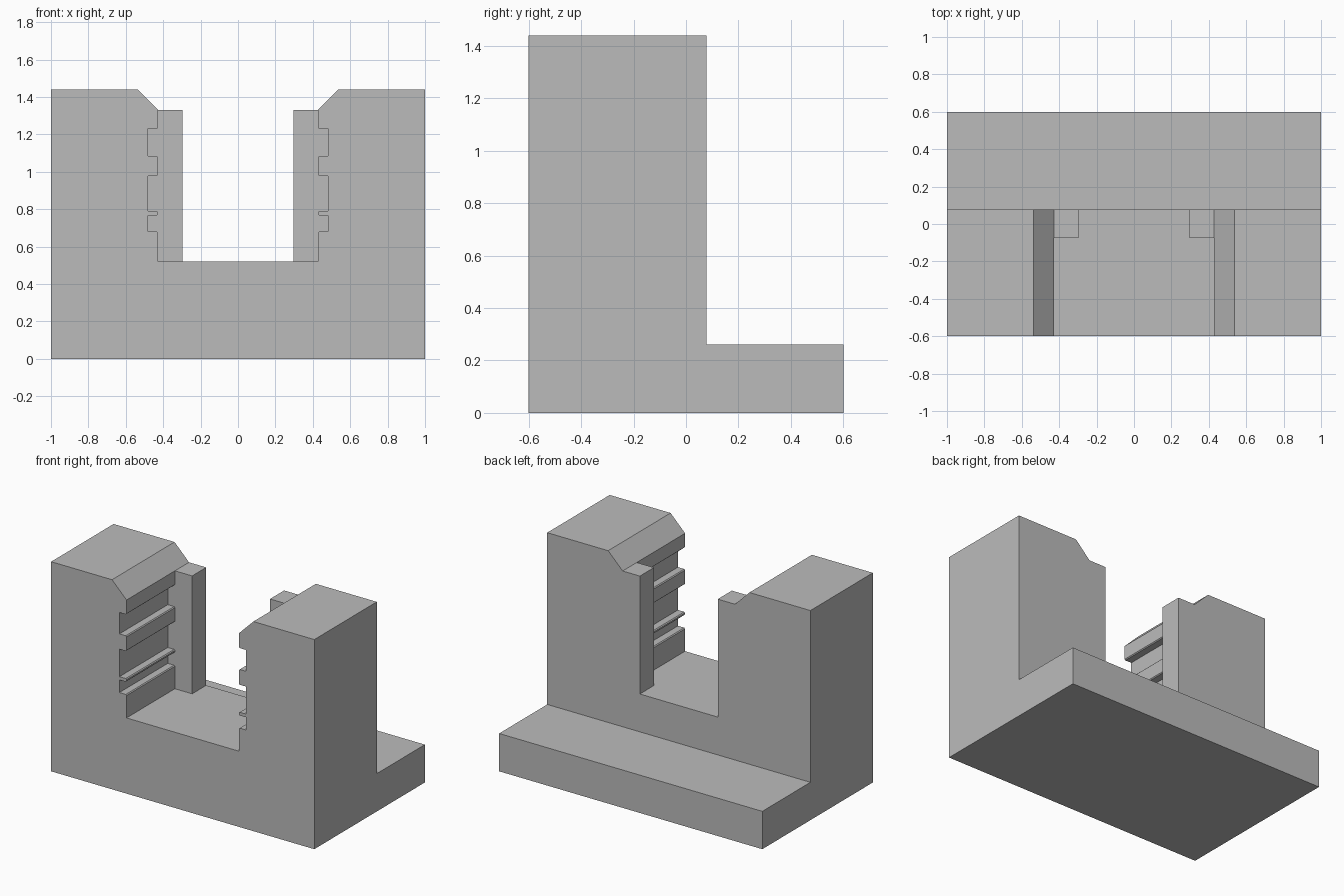
import bpy
import bmesh

cube = bpy.data.objects.get("Cube")
if cube:
    bpy.data.objects.remove(cube, do_unlink=True)

grey = bpy.data.materials.new("plain grey")
grey.use_nodes = True
colour = (0.5, 0.5, 0.5, 1)
grey.diffuse_color = colour
grey.node_tree.nodes["Principled BSDF"].inputs["Base Color"].default_value = colour


def prism(name, outline, y0, y1):
    """Extrude an (x, z) outline along y."""
    bm = bmesh.new()
    face = bm.faces.new([bm.verts.new((x, y0, z)) for x, z in outline])
    sides = bmesh.ops.extrude_face_region(bm, geom=[face])
    moved = [v for v in sides["geom"] if isinstance(v, bmesh.types.BMVert)]
    bmesh.ops.translate(bm, verts=moved, vec=(0, y1 - y0, 0))
    bmesh.ops.recalc_face_normals(bm, faces=bm.faces)
    mesh = bpy.data.meshes.new(name)
    bm.to_mesh(mesh)
    bm.free()
    mesh.materials.append(grey)
    obj = bpy.data.objects.new(name, mesh)
    bpy.context.collection.objects.link(obj)
    return obj


def mirrored(half):
    """Close a right-hand outline with its mirror image."""
    return half + [(-x, z) for x, z in reversed(half)]


def combine(target, tool, operation):
    mod = target.modifiers.new(operation.lower(), "BOOLEAN")
    mod.operation = operation
    mod.solver = "EXACT"
    mod.object = tool
    bpy.context.view_layer.objects.active = target
    bpy.ops.object.modifier_apply(modifier=mod.name)
    bpy.data.objects.remove(tool, do_unlink=True)


FRONT, STOP, REAR, BACK = -0.6, -0.075, 0.078, 0.6
FLOOR, SHOULDER, TOP = 0.52, 1.33, 1.44
WALL, SLOT, LIP = 0.427, 0.481, 0.006

# Body with two towers and the narrow opening between the rear stops
body = prism("slotted_holder", mirrored([
    (1, 0), (1, TOP), (0.537, TOP), (WALL, SHOULDER),
    (0.296, SHOULDER), (0.296, FLOOR)]), FRONT, REAR)

# Low ledge behind the towers
ledge = prism("rear_ledge", mirrored([(1, 0), (1, 0.26)]), REAR - 0.1, BACK)
combine(body, ledge, "UNION")

# Wider channel with side slots, ending at the rear stops
half = [(WALL, FLOOR)]
for low, high in [(0.68, 0.767), (0.789, 0.978), (1.083, 1.23)]:
    half += [(WALL, low - LIP), (WALL + LIP, low), (SLOT, low),
             (SLOT, high), (WALL + LIP, high), (WALL, high + LIP)]
half += [(WALL, SHOULDER), (WALL, TOP + 0.1)]
channel = prism("channel_cutter", mirrored(half), FRONT - 0.1, STOP)
channel.hide_render = True
combine(body, channel, "DIFFERENCE")
